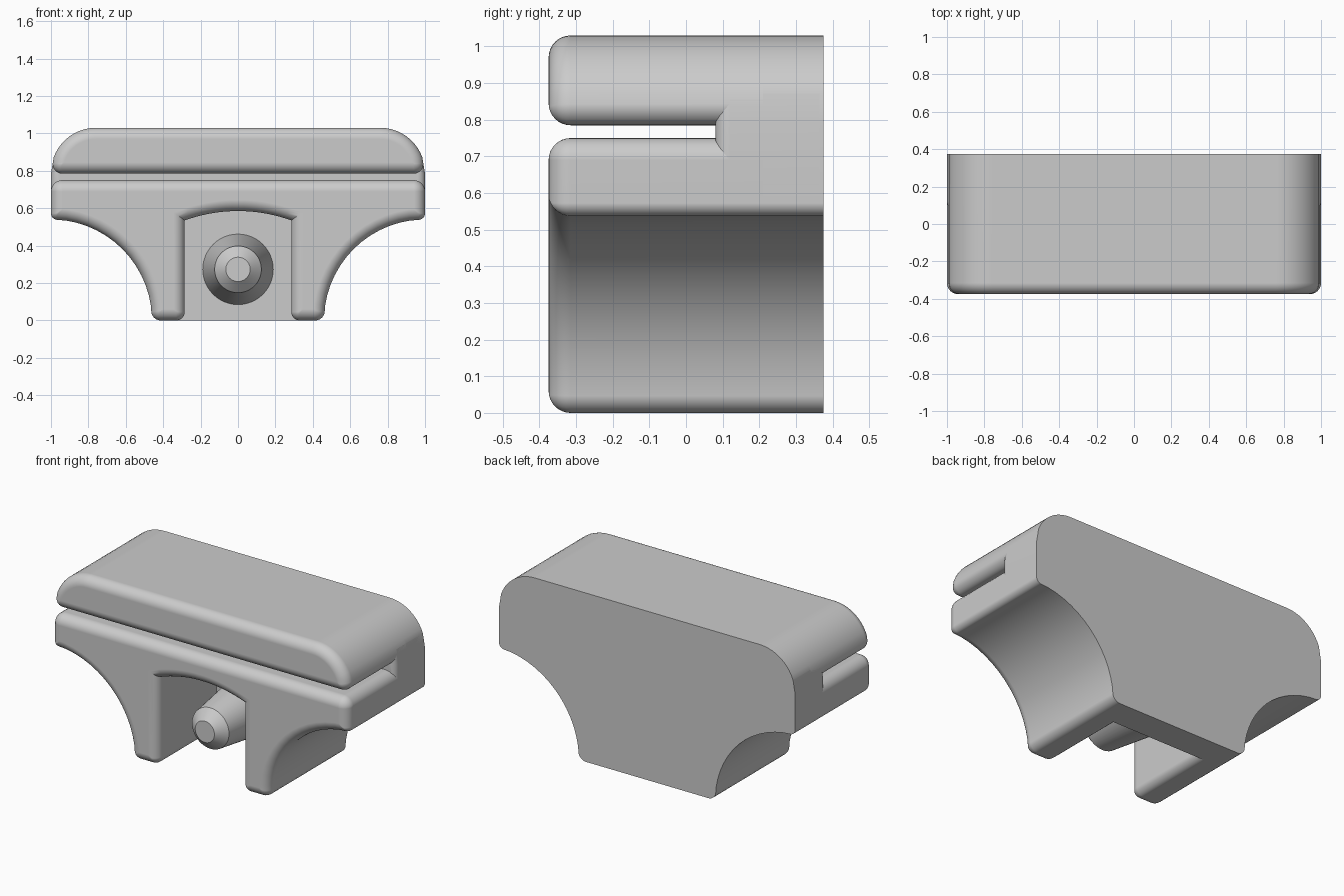
import bpy, bmesh
from math import sin, cos, pi, radians
from mathutils import Vector

cube = bpy.data.objects.get("Cube")
if cube:
    bpy.data.objects.remove(cube, do_unlink=True)

grey = bpy.data.materials.new("light grey")
grey.use_nodes = True
grey.diffuse_color = (0.6, 0.6, 0.6, 1)
grey.node_tree.nodes["Principled BSDF"].inputs["Base Color"].default_value = (0.6, 0.6, 0.6, 1)

FRONT, BACK, EDGE = -0.375, 0.375, 0.06   # depth limits and front edge rounding
POCKET_BACK, SLOT_BACK = 0.2, 0.08


def loft(name, rings):
    """Skin a list of equal-length point rings and cap both ends."""
    bm = bmesh.new()
    loops = [[bm.verts.new(p) for p in ring] for ring in rings]
    n = len(loops[0])
    for a, b in zip(loops, loops[1:]):
        for i in range(n):
            j = (i + 1) % n
            bm.faces.new((a[i], a[j], b[j], b[i]))
    bm.faces.new(loops[0])
    bm.faces.new(loops[-1][::-1])
    bmesh.ops.recalc_face_normals(bm, faces=bm.faces)
    mesh = bpy.data.meshes.new(name)
    bm.to_mesh(mesh)
    bm.free()
    mesh.materials.append(grey)
    obj = bpy.data.objects.new(name, mesh)
    bpy.context.collection.objects.link(obj)
    bpy.ops.object.select_all(action='DESELECT')
    obj.select_set(True)
    bpy.context.view_layer.objects.active = obj
    bpy.ops.object.shade_smooth_by_angle(angle=radians(30))
    flat_caps = obj.modifiers.new("flat caps", 'WEIGHTED_NORMAL')
    flat_caps.keep_sharp = True
    return obj


def outline(half, inset, steps=6):
    """Mirror a clockwise half profile of (x, z, radius), inset it, round its corners."""
    full = half + [(-x, z, r) for x, z, r in reversed(half)]
    pts = [Vector((x, z)) for x, z, r in full]
    result = []
    for i, p in enumerate(pts):
        a = (p - pts[i - 1]).normalized()
        b = (pts[(i + 1) % len(pts)] - p).normalized()
        n1, n2 = Vector((a.y, -a.x)), Vector((b.y, -b.x))
        mitre = (n1 + n2) / (1 + n1.dot(n2))
        corner = p + mitre * inset
        radius = full[i][2]
        if radius == 0:
            result.append(corner)
            continue
        radius = max(radius - inset, 0.004)
        centre = corner + mitre * radius
        for k in range(steps + 1):
            result.append(centre - n1.lerp(n2, k / steps).normalized() * radius)
    return result


def block(name, half, y0, y1, edge=0, steps=8):
    """Extrude a profile along y, with a rounded front edge if asked."""
    stations = [(0, y0)]
    if edge:
        angles = [pi / 2 * k / steps for k in range(steps + 1)]
        stations = [(edge * (1 - sin(t)), y0 + edge * (1 - cos(t))) for t in angles]
    stations.append((0, y1))
    return loft(name, [[(p.x, y, p.y) for p in outline(half, d)] for d, y in stations])


# Shared curves of the right half, running clockwise from the top
shoulder = []
for k in range(11):
    t = radians(90 - 7 * k)
    shoulder.append((0.76 + 0.24 * cos(t), 0.79 + 0.24 * sin(t), 0))

wing = [(1, 0.54, 0.035)]
for k in range(13):
    t = radians(98.5 + 73 * k / 12)
    wing.append((1 + 0.54 * cos(t), 0.54 * sin(t), 0))
wing.append((0.46, 0, 0.05))

arch = [(0.285, 0, 0.045)]
for k in range(9):
    x = 0.285 * (1 - k / 9)
    arch.append((x, 0.585 - 0.05 * (x / 0.285) ** 2, 0))

# Upper bar above the slot
block("upper_bar", shoulder + [(1, 0.785, 0.05)], FRONT, POCKET_BACK + 0.01, EDGE)

# Lower body with wings, legs and arched pocket
block("lower_body", [(1, 0.75, 0.06)] + wing + arch, FRONT, POCKET_BACK + 0.01, EDGE)

# Web closing the end of the slot
web = [shoulder[-1], (1, 0.785, 0), (1, 0.62, 0)]
block("slot_web", web, SLOT_BACK, BACK - 0.01, 0.04)

# Solid back slab
block("back_slab", shoulder + [(1, 0.785, 0)] + wing, POCKET_BACK, BACK)

# Tapered pin with chamfered tip
pin = []
for y, r in ((-0.32, 0.065), (-0.265, 0.125), (POCKET_BACK + 0.01, 0.19)):
    pin.append([(r * cos(2 * pi * k / 48), y, 0.273 + r * sin(2 * pi * k / 48)) for k in range(48)])
loft("pin", pin)
